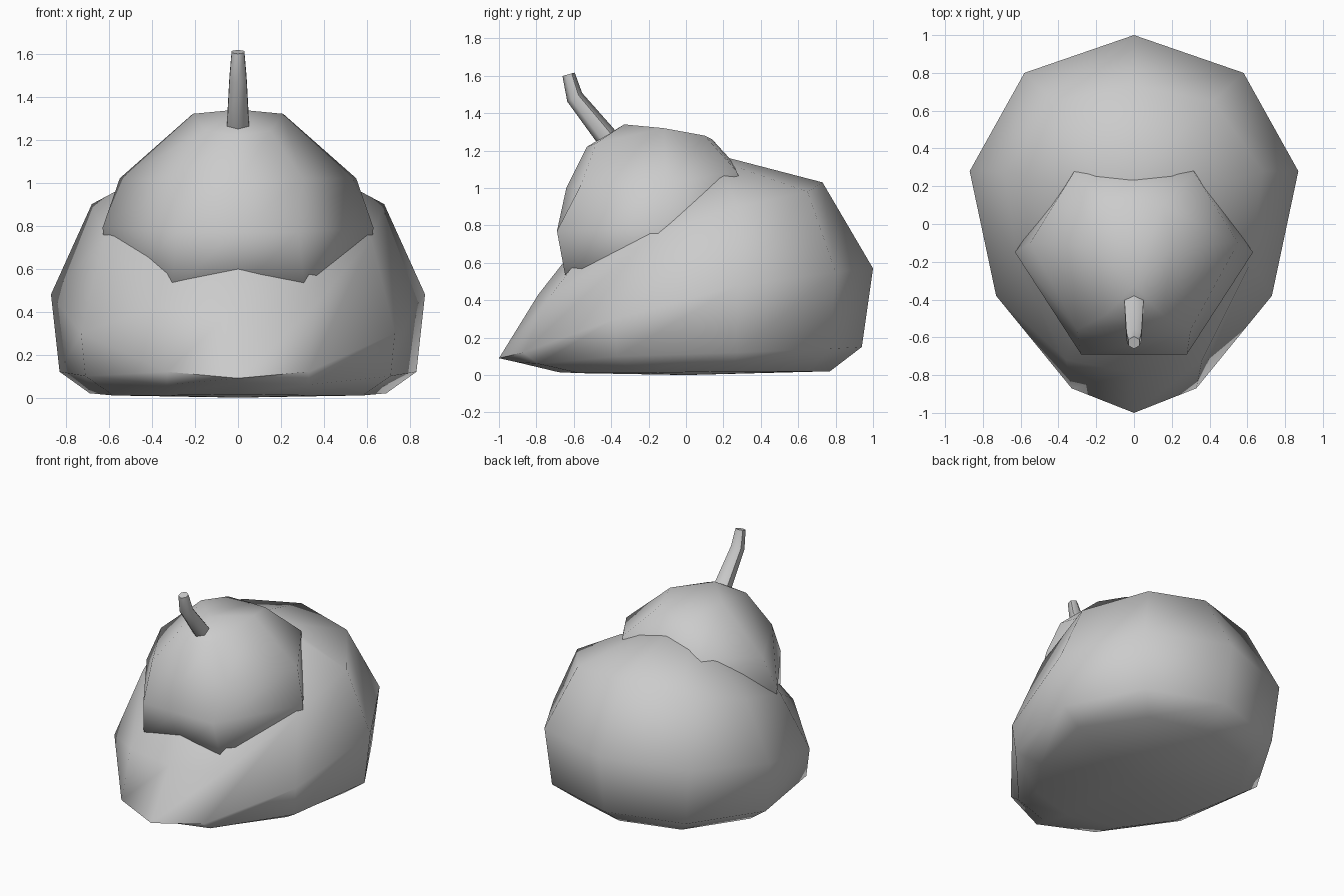
import bpy
import bmesh
import math
from mathutils import Vector

if "Cube" in bpy.data.objects:
    bpy.data.objects.remove(bpy.data.objects["Cube"], do_unlink=True)

grey = bpy.data.materials.new("plain grey")
grey.use_nodes = True
grey.diffuse_color = (0.6, 0.6, 0.6, 1)
grey.node_tree.nodes["Principled BSDF"].inputs["Base Color"].default_value = (0.6, 0.6, 0.6, 1)


def full_ring(half):
    """Mirror a front-to-back half outline into a closed ring."""
    return half + [(-x, y, z) for x, y, z in reversed(half) if x > 0]


def loft(name, rings, bottom, top, sharp=80):
    """Skin stacked rings and close both ends with a fan to a point."""
    bm = bmesh.new()
    rows = [[bm.verts.new(p) for p in ring] for ring in rings]
    n = len(rows[0])
    low, high = bm.verts.new(bottom), bm.verts.new(top)
    for i in range(n):
        j = (i + 1) % n
        for a, b in zip(rows, rows[1:]):
            bm.faces.new((a[i], a[j], b[j], b[i]))
        bm.faces.new((low, rows[0][j], rows[0][i]))
        bm.faces.new((high, rows[-1][i], rows[-1][j]))
    bmesh.ops.recalc_face_normals(bm, faces=bm.faces)
    mesh = bpy.data.meshes.new(name)
    bm.to_mesh(mesh)
    bm.free()
    mesh.materials.append(grey)
    obj = bpy.data.objects.new(name, mesh)
    bpy.context.collection.objects.link(obj)
    bpy.ops.object.select_all(action='DESELECT')
    obj.select_set(True)
    bpy.context.view_layer.objects.active = obj
    bpy.ops.object.shade_smooth_by_angle(angle=math.radians(sharp))
    return obj


# Squat body: egg-shaped plan, high at the back, tapering to a low front lip
body = [
    [(0, -.68, .015), (.36, -.57, .01), (.58, -.27, .01), (.69, .25, .02), (.42, .65, .02), (0, .77, .02)],
    [(0, -.91, .07), (.33, -.79, .06), (.71, -.37, .1), (.83, .27, .12), (.54, .77, .14), (0, .94, .15)],
    [(0, -1, .09), (.33, -.87, .12), (.73, -.38, .3), (.87, .28, .48), (.58, .8, .55), (0, 1, .57)],
    [(0, -.79, .43), (.36, -.72, .43), (.62, -.2, .74), (.68, .28, .9), (.42, .65, .98), (0, .73, 1.03)],
    [(0, -.5, .8), (.28, -.42, .82), (.38, -.1, .95), (.38, .2, 1.06), (.2, .25, 1.12), (0, .23, 1.16)],
]
loft("body", [full_ring(r) for r in body], (0, 0, 0), (0, 0, 1.1))

# Domed cap sunk into the body
cap = [
    [(0, -.64, .5), (.31, -.64, .5), (.6, -.15, .5), (.3, .28, .6), (0, .3, .6)],
    [(0, -.69, .77), (.28, -.69, .77), (.63, -.15, .79), (.3, .33, .95), (0, .34, .95)],
    [(0, -.64, 1.0), (.3, -.56, 1.02), (.55, -.1, 1.02), (.32, .27, 1.09), (0, .25, 1.14)],
    [(0, -.53, 1.22), (.15, -.48, 1.24), (.21, -.12, 1.32), (.15, .1, 1.28), (0, .14, 1.26)],
]
loft("cap", [full_ring(r) for r in cap], (0, -.15, .5), (0, -.33, 1.34))

# Bent six-sided stem: y, z, radius and lean of each section
sections = [(-.40, 1.24, .06, 40), (-.435, 1.285, .058, 40), (-.595, 1.485, .046, 30), (-.628, 1.608, .034, 16)]
stem = []
for y, z, r, lean in sections:
    c, s = math.cos(math.radians(lean)), math.sin(math.radians(lean))
    centre = Vector((0, y, z))
    angles = [k * math.tau / 6 for k in range(6)]
    stem.append([centre + Vector((r * math.sin(a), -r * math.cos(a) * c, -r * math.cos(a) * -s * -1))
                 for a in angles])
loft("stem", stem, (0, -.40, 1.24), (0, -.628, 1.608), sharp=60)
